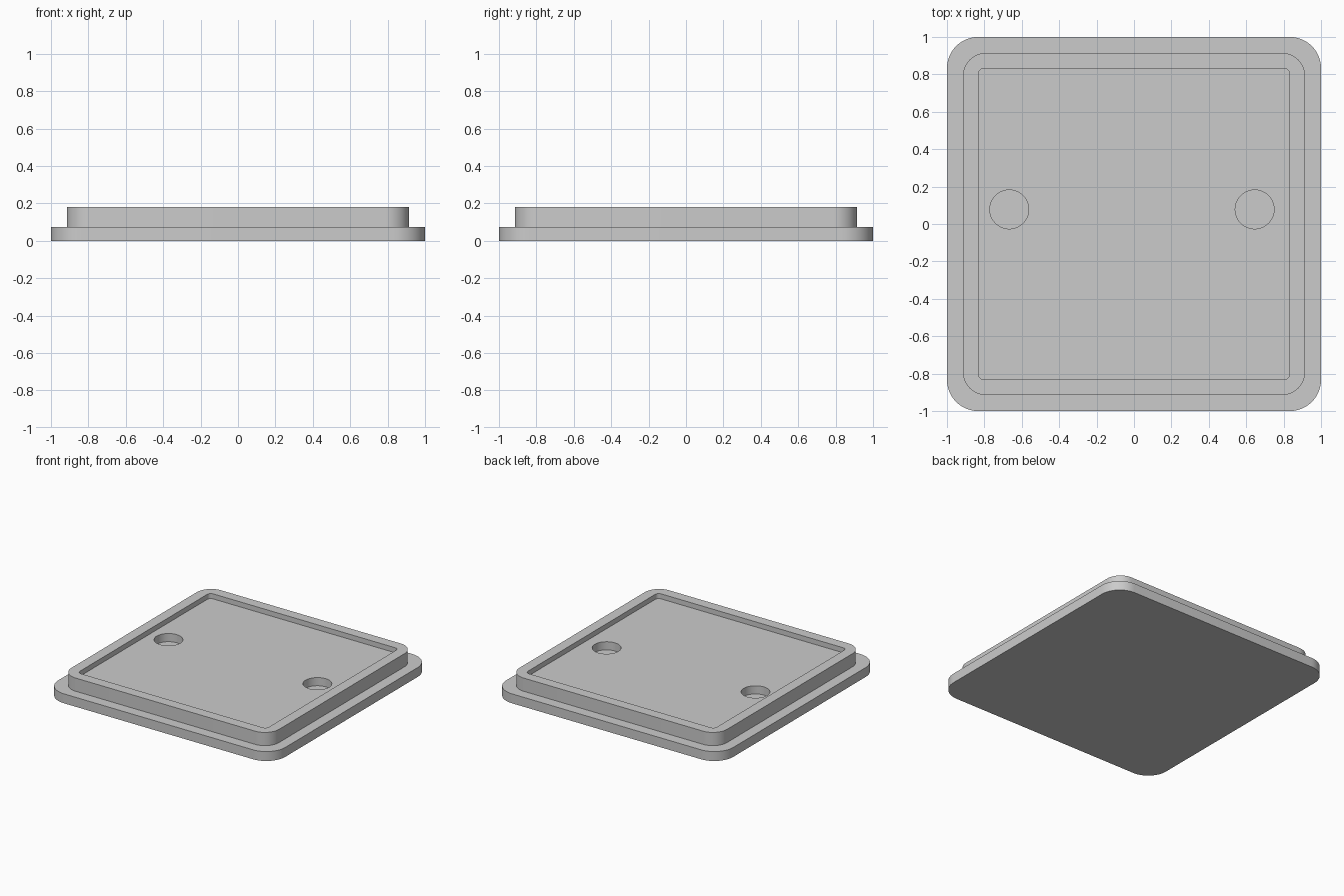
import bpy
import bmesh
from math import sin, cos, pi

cube = bpy.data.objects.get("Cube")
if cube:
    bpy.data.objects.remove(cube, do_unlink=True)

grey = bpy.data.materials.new("plain grey")
grey.use_nodes = True
colour = (0.6, 0.6, 0.6, 1)
grey.diffuse_color = colour
grey.node_tree.nodes["Principled BSDF"].inputs["Base Color"].default_value = colour

STEPS = 12       # segments per rounded corner
FLANGE_TOP = 0.075
RIM_TOP = 0.18
FLOOR = 0.14


def rounded_square(bm, half, radius, z):
    """Ring of vertices around a square with rounded corners."""
    ring = []
    for corner, (sx, sy) in enumerate(((1, 1), (-1, 1), (-1, -1), (1, -1))):
        for i in range(STEPS + 1):
            a = (corner + i / STEPS) * pi / 2
            ring.append(bm.verts.new((sx * (half - radius) + radius * cos(a),
                                      sy * (half - radius) + radius * sin(a), z)))
    return ring


def skin(bm, rings):
    """Join consecutive rings with quads and cap both ends."""
    for low, high in zip(rings, rings[1:]):
        for i in range(len(low)):
            j = (i + 1) % len(low)
            bm.faces.new((low[i], low[j], high[j], high[i]))
    bm.faces.new(reversed(rings[0]))
    bm.faces.new(rings[-1])


def add_object(name, bm):
    mesh = bpy.data.meshes.new(name)
    bm.to_mesh(mesh)
    bm.free()
    obj = bpy.data.objects.new(name, mesh)
    bpy.context.collection.objects.link(obj)
    mesh.materials.append(grey)
    return obj


# Lid: flange, raised plug and shallow recess as one stepped body
bm = bmesh.new()
skin(bm, [rounded_square(bm, *step) for step in (
    (1.0, 0.167, 0),
    (1.0, 0.167, FLANGE_TOP),
    (0.915, 0.125, FLANGE_TOP),
    (0.915, 0.125, RIM_TOP),
    (0.832, 0.03, RIM_TOP),
    (0.832, 0.03, FLOOR))])
lid = add_object("lid", bm)

# Two blind round holes in the recess floor
for side, x in (("right", -0.667), ("left", 0.645)):
    bm = bmesh.new()
    bmesh.ops.create_cone(bm, cap_ends=True, segments=48,
                          radius1=0.104, radius2=0.104, depth=0.2)
    bmesh.ops.translate(bm, verts=bm.verts, vec=(x, 0.078, FLANGE_TOP + 0.1))
    cutter = add_object(side + "_hole_cutter", bm)
    cutter.hide_render = True
    cut = lid.modifiers.new(side + " hole", "BOOLEAN")
    cut.operation = "DIFFERENCE"
    cut.solver = "EXACT"
    cut.object = cutter

# Bake the cuts and remove the cutters
graph = bpy.context.evaluated_depsgraph_get()
lid.data = bpy.data.meshes.new_from_object(lid.evaluated_get(graph))
for cut in list(lid.modifiers):
    bpy.data.objects.remove(cut.object, do_unlink=True)
lid.modifiers.clear()

# Smooth rounded corners, crisp edges
bpy.ops.object.select_all(action="DESELECT")
lid.select_set(True)
bpy.context.view_layer.objects.active = lid
bpy.ops.object.shade_smooth_by_angle(angle=pi / 6)
